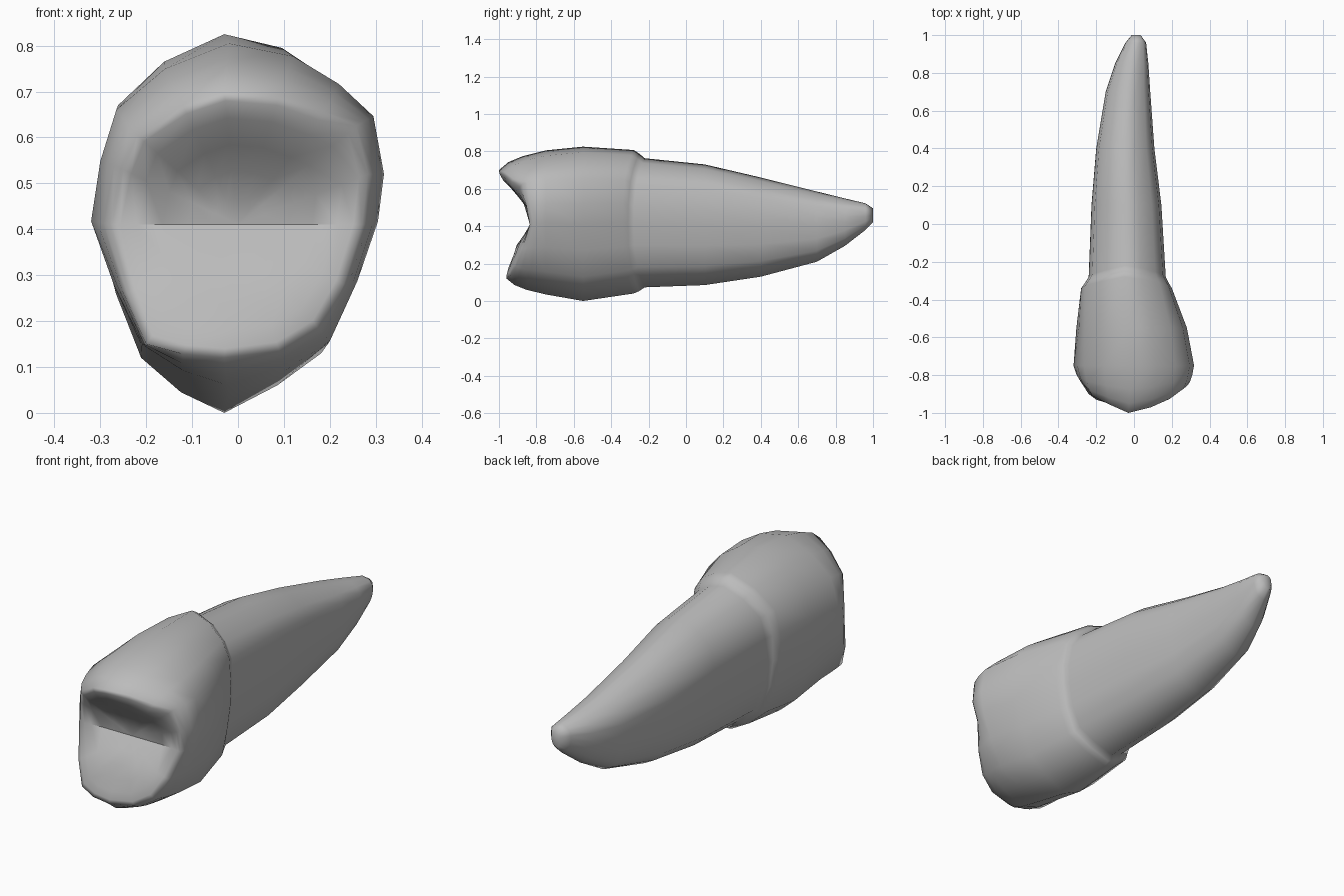
import bpy
import bmesh
from mathutils import Vector

default_cube = bpy.data.objects.get("Cube")
if default_cube:
    bpy.data.objects.remove(default_cube, do_unlink=True)

# Single flat material
enamel = bpy.data.materials.new("tooth grey")
enamel.use_nodes = True
colour = (0.5, 0.5, 0.5, 1)
enamel.diffuse_color = colour
enamel.node_tree.nodes["Principled BSDF"].inputs["Base Color"].default_value = colour

# Widest crown outline (x, z), clockwise from the top
OUTLINE = [(-.02, .825), (.12, .795), (.22, .73), (.295, .655), (.318, .52), (.305, .41),
           (.26, .27), (.2, .13), (.1, .06), (-.02, 0), (-.12, .045), (-.21, .12),
           (-.27, .26), (-.32, .41), (-.3, .55), (-.265, .67), (-.16, .765)]

# Squarer root outline: x only, at the same heights
ROOT_X = [-.02, .11, .23, .295, .318, .312, .285, .235, .12, -.02, -.13, -.235,
          -.295, -.32, -.318, -.29, -.17]

# Biting rim matching the outline point by point (x, y, z)
RIM = [(-.03, -1, .7), (.09, -.97, .69), (.19, -.925, .655), (.258, -.875, .625),
       (.283, -.855, .52), (.27, -.835, .41), (.23, -.875, .28), (.175, -.91, .185),
       (.09, -.94, .135), (-.03, -.96, .12), (-.12, -.955, .128), (-.2, -.93, .15),
       (-.24, -.9, .26), (-.275, -.835, .41), (-.25, -.87, .53), (-.22, -.91, .605),
       (-.12, -.96, .67)]

# Cross-sections from crown to root tip:
# y, left, right, bottom, top, bow of the sides, squareness
SECTIONS = [(-.75, -.32, .318, .035, .805, 0, 0), (-.55, -.305, .28, 0, .825, 0, .3),
            (-.28, -.28, .2, .04, .807, .06, 1), (-.25, -.258, .182, .053, .788, .06, 1),
            (-.22, -.24, .168, .073, .763, .06, 1), (.1, -.225, .145, .085, .73, 0, 1),
            (.4, -.2, .108, .13, .66, 0, 1), (.7, -.15, .086, .21, .585, 0, 1),
            (.85, -.1, .076, .295, .548, 0, .8), (.96, -.045, .064, .38, .522, 0, .5),
            (1, -.012, .035, .42, .495, 0, 0)]

# Height profile of the chewing surface (z, y), with the groove in the middle
CHEWING = [(.12, -.96), (.3, -.905), (.41, -.822), (.49, -.835), (.6, -.93), (.7, -1)]


def remap(value, a, b, c, d):
    return c + (d - c) * (value - a) / (b - a)


def chewing_depth(z):
    for (z0, y0), (z1, y1) in zip(CHEWING, CHEWING[1:]):
        if z <= z1:
            return remap(z, z0, z1, y0, y1)
    return CHEWING[-1][1]


def section_ring(y, left, right, bottom, top, bow, squareness):
    ring = []
    for (x, z), root_x in zip(OUTLINE, ROOT_X):
        x += (root_x - x) * squareness
        tall = abs(remap(z, 0, .825, -1, 1))
        ring.append(Vector((remap(x, -.32, .318, left, right),
                            y - bow * (1 - tall ** 3),
                            remap(z, 0, .825, bottom, top))))
    return ring


def shoulder_ring(rim, body, along, inward):
    # Rounded turn between the rim and the body of the crown
    ring = []
    for r, b in zip(rim, body):
        p = b.lerp(r, inward)
        p.y = b.y + (r.y - b.y) * along
        ring.append(p)
    return ring


def chewing_ring(rim, scale):
    # Rim shrunk towards the groove and pressed onto the chewing profile
    ring = []
    weight = min(1, (1 - scale) * 3)
    for r in rim:
        p = GROOVE_CENTRE.lerp(r, scale)
        p.y = r.y + (chewing_depth(p.z) - r.y) * weight
        ring.append(p)
    return ring


GROOVE_CENTRE = Vector((0, -.822, .41))
rim = [Vector(p) for p in RIM]
body = [section_ring(*s) for s in SECTIONS]
rings = [chewing_ring(rim, s) for s in (.2, .4, .6, .8, .93)]
rings += [rim, shoulder_ring(rim, body[0], .8, .6), shoulder_ring(rim, body[0], .5, .3)]
rings += body

# Loft every ring into one closed skin
bm = bmesh.new()
loops = [[bm.verts.new(p) for p in ring] for ring in rings]
count = len(OUTLINE)
for first, second in zip(loops, loops[1:]):
    for i in range(count):
        j = (i + 1) % count
        bm.faces.new((first[i], first[j], second[j], second[i]))
centre = bm.verts.new(GROOVE_CENTRE)
for i in range(count):
    bm.faces.new((centre, loops[0][(i + 1) % count], loops[0][i]))
bm.faces.new(loops[-1])
bmesh.ops.recalc_face_normals(bm, faces=bm.faces)

# Smooth everywhere, with a sharp crease along the chewing groove
for face in bm.faces:
    face.smooth = True
for edge in bm.edges:
    if all(abs(v.co.z - .41) < .001 and -.83 < v.co.y < -.8 for v in edge.verts):
        edge.smooth = False

mesh = bpy.data.meshes.new("tooth")
bm.to_mesh(mesh)
bm.free()
mesh.materials.append(enamel)
tooth = bpy.data.objects.new("tooth", mesh)
bpy.context.collection.objects.link(tooth)

# Keep the broad sides flat and the ridges tight
shading = tooth.modifiers.new("flat sides", "WEIGHTED_NORMAL")
shading.keep_sharp = True
